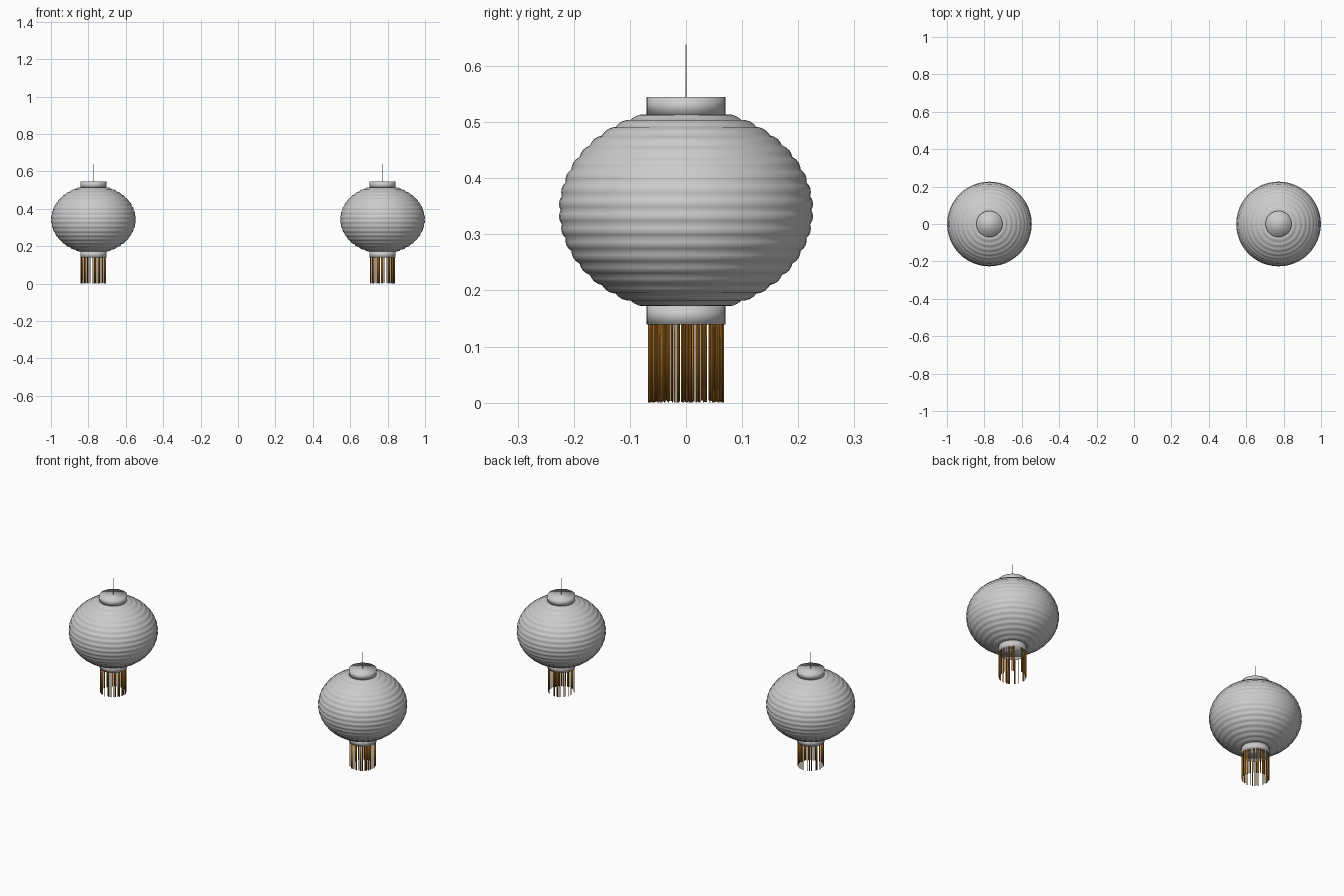
import bpy, bmesh, random
from math import sin, cos, pi, sqrt, asin

if "Cube" in bpy.data.objects:
    bpy.data.objects.remove(bpy.data.objects["Cube"])

random.seed(4)
SEG = 32
CX = 0.773
RAD, HALF, MID, CAP_R = 0.225, 0.181, 0.343, 0.07

gold = bpy.data.materials.new("tassel_gold")
gold.diffuse_color = (0.5, 0.2, 0.02, 1)
gold.use_nodes = True
gold.node_tree.nodes["Principled BSDF"].inputs["Base Color"].default_value = gold.diffuse_color


def finish(name, bm, x, mat=None):
    bmesh.ops.recalc_face_normals(bm, faces=bm.faces)
    mesh = bpy.data.meshes.new(name)
    bm.to_mesh(mesh)
    bm.free()
    for p in mesh.polygons:
        p.use_smooth = True
    if mat:
        mesh.materials.append(mat)
    ob = bpy.data.objects.new(name, mesh)
    ob.location.x = x
    bpy.context.collection.objects.link(ob)


def lathe(bm, profile, seg, cx=0, cy=0):
    """Closed solid of revolution from (radius, z) points."""
    rings = [[bm.verts.new((cx + r * cos(2 * pi * i / seg),
                            cy + r * sin(2 * pi * i / seg), z))
              for i in range(seg)] for r, z in profile]
    for a, b in zip(rings, rings[1:]):
        for i in range(seg):
            j = (i + 1) % seg
            bm.faces.new((a[i], a[j], b[j], b[i]))
    bm.faces.new(rings[0][::-1])
    bm.faces.new(rings[-1])


def solid(name, profile, x, seg=SEG):
    bm = bmesh.new()
    lathe(bm, profile, seg)
    finish(name, bm, x)


# Ribbed paper profile: ellipse with a small scallop along its length
RIBS, STEPS = 18, 4
limit = pi / 2 - asin(CAP_R / RAD)
body = []
for k in range(RIBS * STEPS + 1):
    t = -limit + 2 * limit * k / (RIBS * STEPS)
    bump = 0.0035 * abs(sin(pi * k / STEPS)) - 0.0015
    body.append(((RAD + bump) * cos(t), MID + (HALF + bump) * sin(t)))

for side, x in (("left", -CX), ("right", CX)):
    solid(side + "_paper_body", body, x, 48)
    # Flat-ended collars above and below
    solid(side + "_top_collar", [(CAP_R, 0.512), (CAP_R, 0.545)], x)
    solid(side + "_bottom_collar", [(CAP_R, 0.139), (CAP_R, 0.172)], x)
    # Hanging wire
    solid(side + "_wire", [(0.001, 0.53), (0.001, 0.638)], x, 8)
    # Tassel: ring of thin, unevenly spaced strands
    bm = bmesh.new()
    for _ in range(80):
        a = random.uniform(0, 2 * pi)
        r = random.uniform(0.064, 0.067)
        low = random.uniform(0.0, 0.004)
        lathe(bm, [(0.0013, low), (0.0013, 0.142)], 6, r * cos(a), r * sin(a))
    finish(side + "_tassel", bm, x, gold)
